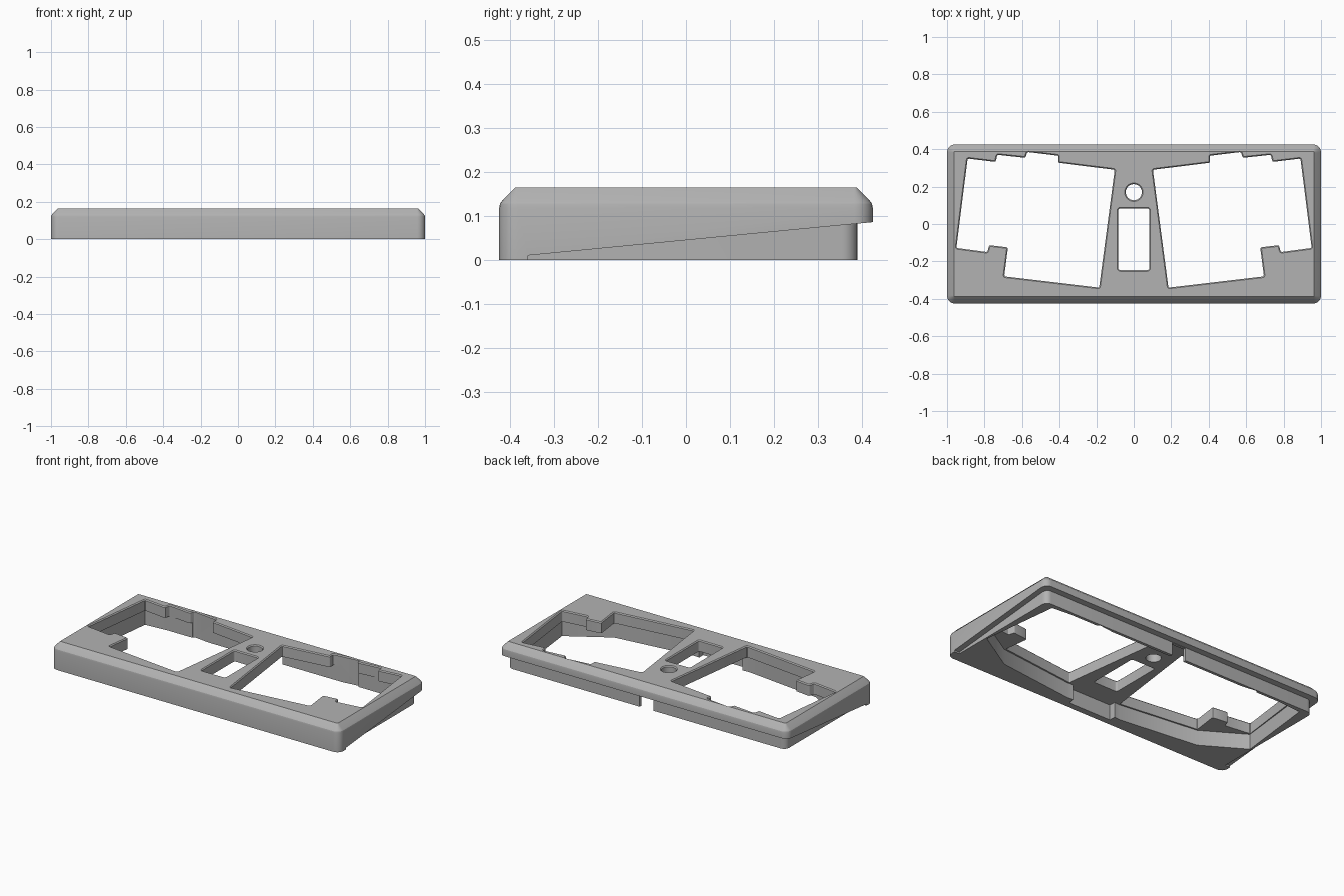
import bpy, bmesh, math
from mathutils import Vector

cube = bpy.data.objects.get("Cube")
if cube:
    bpy.data.objects.remove(cube)

grey = bpy.data.materials.new("grey plastic")
grey.use_nodes = True
grey.diffuse_color = (0.45, 0.45, 0.45, 1)
grey.node_tree.nodes["Principled BSDF"].inputs["Base Color"].default_value = (0.45, 0.45, 0.45, 1)


def loft(name, rings):
    """Closed solid through matching rings of (x, y, z) points."""
    bm = bmesh.new()
    loops = [[bm.verts.new(p) for p in ring] for ring in rings]
    n = len(loops[0])
    for low, high in zip(loops, loops[1:]):
        for i in range(n):
            j = (i + 1) % n
            bm.faces.new((low[i], low[j], high[j], high[i]))
    bm.faces.new(loops[0][::-1])
    bm.faces.new(loops[-1])
    bmesh.ops.recalc_face_normals(bm, faces=bm.faces)
    mesh = bpy.data.meshes.new(name)
    bm.to_mesh(mesh)
    bm.free()
    mesh.materials.append(grey)
    obj = bpy.data.objects.new(name, mesh)
    bpy.context.collection.objects.link(obj)
    return obj


def at(points, z):
    return [(x, y, z) for x, y in points]


def rounded_rect(x0, x1, y0, y1, r, steps=6):
    points = []
    corners = ((x1 - r, y1 - r), (x0 + r, y1 - r), (x0 + r, y0 + r), (x1 - r, y0 + r))
    for k, (cx, cy) in enumerate(corners):
        for s in range(steps + 1):
            a = math.pi / 2 * (k + s / steps)
            points.append((cx + r * math.cos(a), cy + r * math.sin(a)))
    return points


def grow(points, d):
    """Mitred outward offset of a counter-clockwise outline."""
    out = []
    for i, p in enumerate(points):
        p = Vector(p)
        a = (p - Vector(points[i - 1])).normalized()
        b = (Vector(points[(i + 1) % len(points)]) - p).normalized()
        na, nb = Vector((a.y, -a.x)), Vector((b.y, -b.x))
        out.append(tuple(p + (na + nb) * d / (1 + na.dot(nb))))
    return out


def soften(points, r):
    """Round every corner of an outline with a short arc."""
    out = []
    for i, p in enumerate(points):
        p = Vector(p)
        a = p + (Vector(points[i - 1]) - p).normalized() * r
        b = p + (Vector(points[(i + 1) % len(points)]) - p).normalized() * r
        for t in (0, 0.33, 0.67, 1):
            out.append(tuple(a * (1 - t) ** 2 + p * 2 * t * (1 - t) + b * t * t))
    return out


def mirror(points):
    return [(-x, y) for x, y in reversed(points)]


def combine(target, tool, operation):
    mod = target.modifiers.new("combine", "BOOLEAN")
    mod.operation = operation
    mod.solver = "EXACT"
    mod.object = tool
    bpy.context.view_layer.objects.active = target
    bpy.ops.object.modifier_apply(modifier=mod.name)
    bpy.data.objects.remove(tool)


TOP = 0.165

# Outer shell with a sloped rim around the top
rim = ((0, 0), (0.118, 0), (0.128, 0.002), (0.136, 0.008), (TOP, 0.037))
case = loft("keyboard_case", [
    at(rounded_rect(-1 + d, 1 - d, -0.425 + d, 0.425 - d, 0.042 - d), z) for z, d in rim])

# Underside of the shell rises toward the back
side = ((-0.36, -0.1), (-0.36, 0.01), (0.5, 0.093), (0.5, -0.1))
combine(case, loft("wedge", [[(x, y, z) for y, z in side] for x in (-1.2, 1.2)]), "DIFFERENCE")

# Inset skirt below the shell
skirt = rounded_rect(-0.965, 0.965, -0.4, 0.39, 0.035)
combine(case, loft("skirt", [at(skirt, 0), at(skirt, 0.11)]), "UNION")

# Hollow under the top plate
half = [(0.15, -0.385), (0.15, -0.345), (0.19, -0.349), (0.70, -0.289),
        (0.955, -0.135), (0.898, 0.36), (0.75, 0.372)]
hollow = half + mirror(half)
combine(case, loft("hollow", [at(hollow, -0.1), at(hollow, 0.095)]), "DIFFERENCE")

# Key openings, centre window and round knob hole, each with an eased top edge
keys = [(0.185, -0.34), (0.695, -0.28), (0.675, -0.125), (0.775, -0.113), (0.785, -0.15),
        (0.95, -0.128), (0.89, 0.35), (0.74, 0.332), (0.732, 0.37), (0.582, 0.354),
        (0.572, 0.385), (0.405, 0.365), (0.408, 0.328), (0.102, 0.29)]
keys = soften(keys, 0.009)
window = rounded_rect(-0.083, 0.083, -0.247, 0.083, 0.012, 4)
knob = [(0.043 * math.cos(a * math.pi / 16), 0.17 + 0.043 * math.sin(a * math.pi / 16))
        for a in range(32)]
for outline in (keys, mirror(keys), window, knob):
    wide = grow(outline, 0.006)
    cutter = loft("opening", [at(outline, -0.12), at(outline, TOP - 0.006),
                              at(wide, TOP), at(wide, TOP + 0.1)])
    combine(case, cutter, "DIFFERENCE")

# Cable notch in the back of the skirt
notch = rounded_rect(-0.048, 0.048, 0.3, 0.41, 0.004, 2)
combine(case, loft("notch", [at(notch, -0.13), at(notch, 0.08)]), "DIFFERENCE")

# Smooth rounded corners, keep edges crisp
bpy.ops.object.select_all(action="DESELECT")
case.select_set(True)
bpy.context.view_layer.objects.active = case
bpy.ops.object.shade_smooth_by_angle(angle=math.radians(25))
